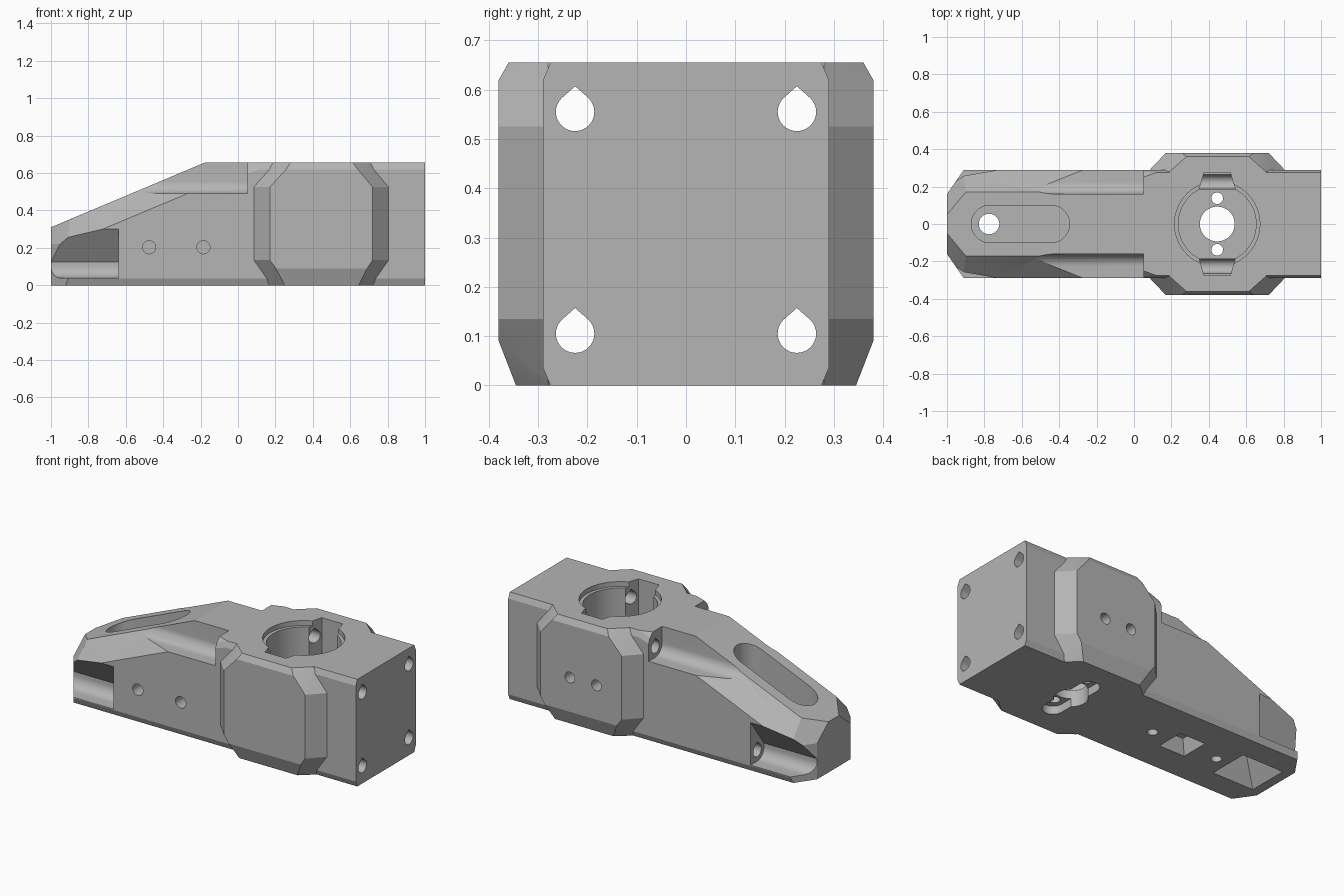
import bpy, bmesh
from math import cos, sin, pi, radians

old = bpy.data.objects.get("Cube")
if old:
    bpy.data.objects.remove(old, do_unlink=True)

grey = bpy.data.materials.new("matte_grey")
grey.use_nodes = True
colour = (0.46, 0.46, 0.46, 1)
grey.diffuse_color = colour
bsdf = next(n for n in grey.node_tree.nodes if n.type == 'BSDF_PRINCIPLED')
bsdf.inputs["Base Color"].default_value = colour


def hull(name, points):
    """Convex solid around the given points."""
    bm = bmesh.new()
    for p in points:
        bm.verts.new(p)
    bmesh.ops.convex_hull(bm, input=bm.verts[:])
    bmesh.ops.delete(bm, geom=[v for v in bm.verts if not v.link_faces], context='VERTS')
    bmesh.ops.dissolve_limit(bm, angle_limit=radians(0.5), verts=bm.verts[:], edges=bm.edges[:])
    bmesh.ops.recalc_face_normals(bm, faces=bm.faces[:])
    mesh = bpy.data.meshes.new(name)
    bm.to_mesh(mesh)
    bm.free()
    mesh.materials.append(grey)
    obj = bpy.data.objects.new(name, mesh)
    bpy.context.collection.objects.link(obj)
    return obj


def prism(name, profile, axis, lo, hi):
    """Extrude a convex profile along an axis."""
    place = {'x': lambda a, b, t: (t, a, b),
             'y': lambda a, b, t: (a, t, b),
             'z': lambda a, b, t: (a, b, t)}[axis]
    return hull(name, [place(a, b, t) for a, b in profile for t in (lo, hi)])


def arc(cx, cy, r, start=0, end=360, n=40):
    steps = n if end - start == 360 else n + 1
    return [(cx + r * cos(radians(start + (end - start) * i / n)),
             cy + r * sin(radians(start + (end - start) * i / n))) for i in range(steps)]


def mirrored(points):
    return [(x, s * y, z) for x, y, z in points for s in (-1, 1)]


# Main arm with sloped, chamfered nose
body = hull("arm_body", mirrored([
    (-1, .16, 0), (-.92, .275, 0), (1, .275, 0), (-.91, .29, .035), (1, .29, .035),
    (-1, .16, .22), (-.91, .29, .222), (-1, .05, .31), (-.9, .17, .352),
    (-.18, .17, .655), (-.27, .29, .49), (.12, .275, .655), (.12, .29, .62),
    (1, .275, .655), (1, .29, .62)]))

# Faceted collar around the bore
collar = hull("bore_collar", mirrored([
    (.075, .28, .135), (.075, .28, .525), (.815, .28, .135), (.815, .28, .525),
    (.19, .28, .655), (.705, .28, .655), (.17, .28, 0), (.72, .28, 0),
    (.17, .38, .135), (.17, .38, .525), (.72, .38, .135), (.72, .38, .525),
    (.258, .38, .62), (.64, .38, .62), (.28, .36, .655), (.615, .36, .655),
    (.203, .38, .09), (.69, .38, .09), (.25, .345, 0), (.645, .345, 0)]))

cutters = []


def cut(obj):
    obj.hide_render = True
    cutters.append(obj)


# Screw channels and open counterbore pockets on both sides
for s in (-1, 1):
    for z, end in ((.105, -.7), (.555, 0)):
        drop = arc(s * .225, z, .039, 0, 360, 32) + [(s * .225, z + .052)]
        cut(prism("screw_hole", drop, 'x', end, 1.1))
    bowl = [(s * y, z) for y, z in arc(.225, .105, .065, 180, 270, 12)]
    cut(prism("nose_pocket", bowl + [(s * .16, .125), (s * .5, .04), (s * .5, .583)],
              'x', -1.2, -.64))
    bowl = [(s * y, z) for y, z in arc(.225, .555, .065, 180, 270, 12)]
    cut(prism("upper_pocket", bowl + [(s * .5, .49), (s * .5, .9), (s * .16, .9)],
              'x', -.7, .05))

# Stepped bore with two notches
bx = .445
cut(prism("bore", arc(bx, 0, .208, n=64), 'z', .1, .8))
cut(prism("bore_lip", arc(bx, 0, .228, n=64), 'z', .625, .8))
for s in (-1, 1):
    notch = [(bx - .1, s * .12), (bx + .1, s * .12), (bx + .095, s * .19), (bx - .095, s * .19),
             (bx + .07, s * .275), (bx - .07, s * .275)]
    cut(prism("bore_notch", notch, 'z', .1, .8))
    cut(prism("bolt_hole", arc(bx, s * .138, .031, n=24), 'z', -.1, .2))
cut(prism("shaft_hole", arc(bx, 0, .093, n=48), 'z', -.1, .2))
cut(prism("base_recess", arc(bx, .15, .06, 0, 180, 16) + arc(bx, -.15, .06, 180, 360, 16),
          'z', -.1, .05))

# Rounded slot in the slope, with through hole and funnel below
slot = arc(-.77, 0, .1, 90, 270, 24) + arc(-.445, 0, .1, -90, 90, 24)
cut(prism("slope_slot", slot, 'z', .22, .9))
cut(prism("nose_hole", arc(-.775, 0, .055, n=32), 'z', -.1, .3))
funnel = [(x, y, z) for y in (-1, 1) for x, y, z in
          ((-.95, .13 * y, -.01), (-.66, .13 * y, -.01), (-.83, .05 * y, .16), (-.72, .05 * y, .16))]
cut(hull("nose_funnel", funnel))

# Tapered pocket and blind holes underneath
cut(hull("base_pocket", mirrored([(-.43, .09, -.01), (-.25, .09, -.01),
                                  (-.4, .065, .09), (-.28, .065, .09)])))
for x in (-.13, -.58):
    cut(prism("base_hole", arc(x, 0, .03, n=24), 'z', -.1, .12))

# Blind holes in the sides
for x in (-.475, -.185):
    cut(prism("side_hole", arc(x, .203, .035, n=28), 'y', -.5, -.15))
for x in (.34, .52):
    cut(prism("collar_hole", arc(x, .3, .033, n=28), 'y', .3, .5))

# Combine everything into one solid
for tool, kind in [(collar, 'UNION')] + [(c, 'DIFFERENCE') for c in cutters]:
    mod = body.modifiers.new(tool.name, 'BOOLEAN')
    mod.operation = kind
    mod.solver = 'EXACT'
    mod.object = tool
bpy.context.view_layer.update()
graph = bpy.context.evaluated_depsgraph_get()
solid = bpy.data.meshes.new_from_object(body.evaluated_get(graph))
body.modifiers.clear()
body.data = solid
solid.materials.clear()
solid.materials.append(grey)
for p in solid.polygons:
    p.material_index = 0
for tool in [collar] + cutters:
    bpy.data.objects.remove(tool, do_unlink=True)

# Smooth the round walls, keep edges crisp
for o in bpy.context.selected_objects:
    o.select_set(False)
body.select_set(True)
bpy.context.view_layer.objects.active = body
bpy.ops.object.shade_smooth_by_angle(angle=radians(20))
